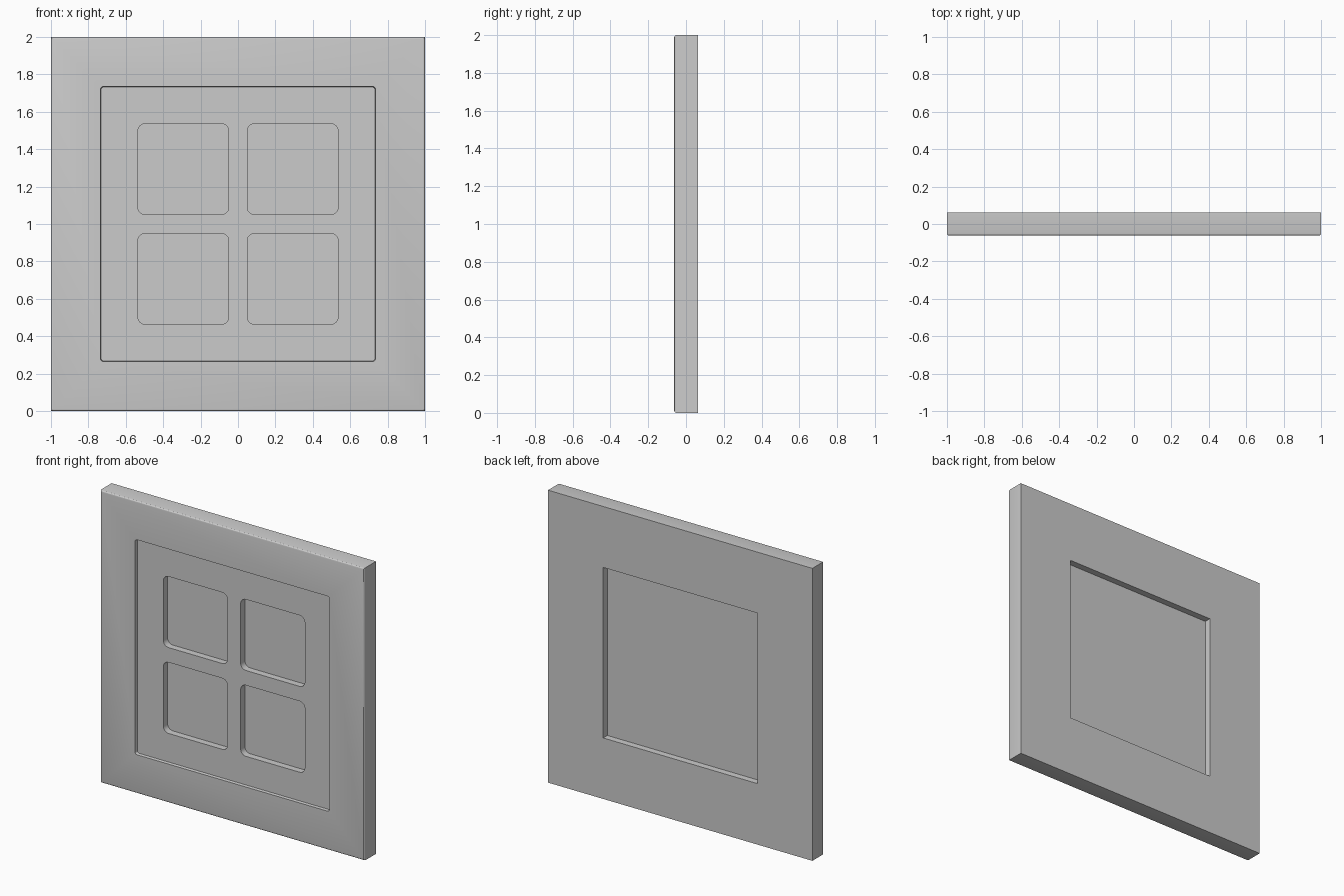
import bpy, bmesh
from math import sin, cos, pi, radians

if "Cube" in bpy.data.objects:
    bpy.data.objects.remove(bpy.data.objects["Cube"])


def ring(bm, cx, cz, half, r, y, n):
    """Square ring with rounded corners, facing the y axis."""
    pts = []
    for i, (sx, sz) in enumerate([(1, 1), (-1, 1), (-1, -1), (1, -1)]):
        if r <= 0:
            pts.append((sx * half, sz * half))
            continue
        for k in range(n + 1):
            a = (i + k / n) * pi / 2
            pts.append((sx * (half - r) + r * cos(a), sz * (half - r) + r * sin(a)))
    return [bm.verts.new((cx + x, y, cz + z)) for x, z in pts]


def loft(name, cx, cz, sections, r=0.0, n=6):
    """Closed solid through (y, half size) sections."""
    bm = bmesh.new()
    rings = [ring(bm, cx, cz, h, r, y, n) for y, h in sections]
    for a, b in zip(rings, rings[1:]):
        for i in range(len(a)):
            j = (i + 1) % len(a)
            bm.faces.new((a[i], a[j], b[j], b[i]))
    bm.faces.new(rings[0])
    bm.faces.new(rings[-1])
    bmesh.ops.recalc_face_normals(bm, faces=bm.faces[:])
    me = bpy.data.meshes.new(name)
    bm.to_mesh(me)
    bm.free()
    ob = bpy.data.objects.new(name, me)
    bpy.context.collection.objects.link(ob)
    return ob


F, B, C = -0.0625, 0.0625, 1.0   # front, back, centre height
BEV = 0.012                      # softened front edge

# Wall slab with rounded front edges
arc = [(F + BEV * (1 - sin(t)), 1 - BEV * (1 - cos(t)))
       for t in (pi / 2, pi / 3, pi / 6, 0)]
panel = loft("window_wall_panel", 0, C, arc + [(B, 1.0)])

# Shallow front recess, back recess, four panes
cutters = [
    loft("front_recess_cutter", 0, C,
         [(F - 0.05, 0.735), (F + 0.004, 0.735), (F + 0.02, 0.732)], 0.015, 4),
    loft("back_recess_cutter", 0, C, [(B - 0.045, 0.583), (B + 0.05, 0.583)]),
]
for sx in (-1, 1):
    for sz in (-1, 1):
        cutters.append(loft("pane_cutter", sx * 0.2925, C + sz * 0.2935,
                            [(F - 0.05, 0.243), (F + 0.066, 0.243)], 0.04, 6))

bpy.context.view_layer.objects.active = panel
for c in cutters:
    c.hide_render = True
    m = panel.modifiers.new("cut", 'BOOLEAN')
    m.operation = 'DIFFERENCE'
    m.solver = 'EXACT'
    m.object = c
    bpy.ops.object.modifier_apply(modifier=m.name)
for c in cutters:
    bpy.data.objects.remove(c, do_unlink=True)

# Smooth only the small rounded corners
panel.select_set(True)
bpy.ops.object.shade_smooth_by_angle(angle=radians(20))
